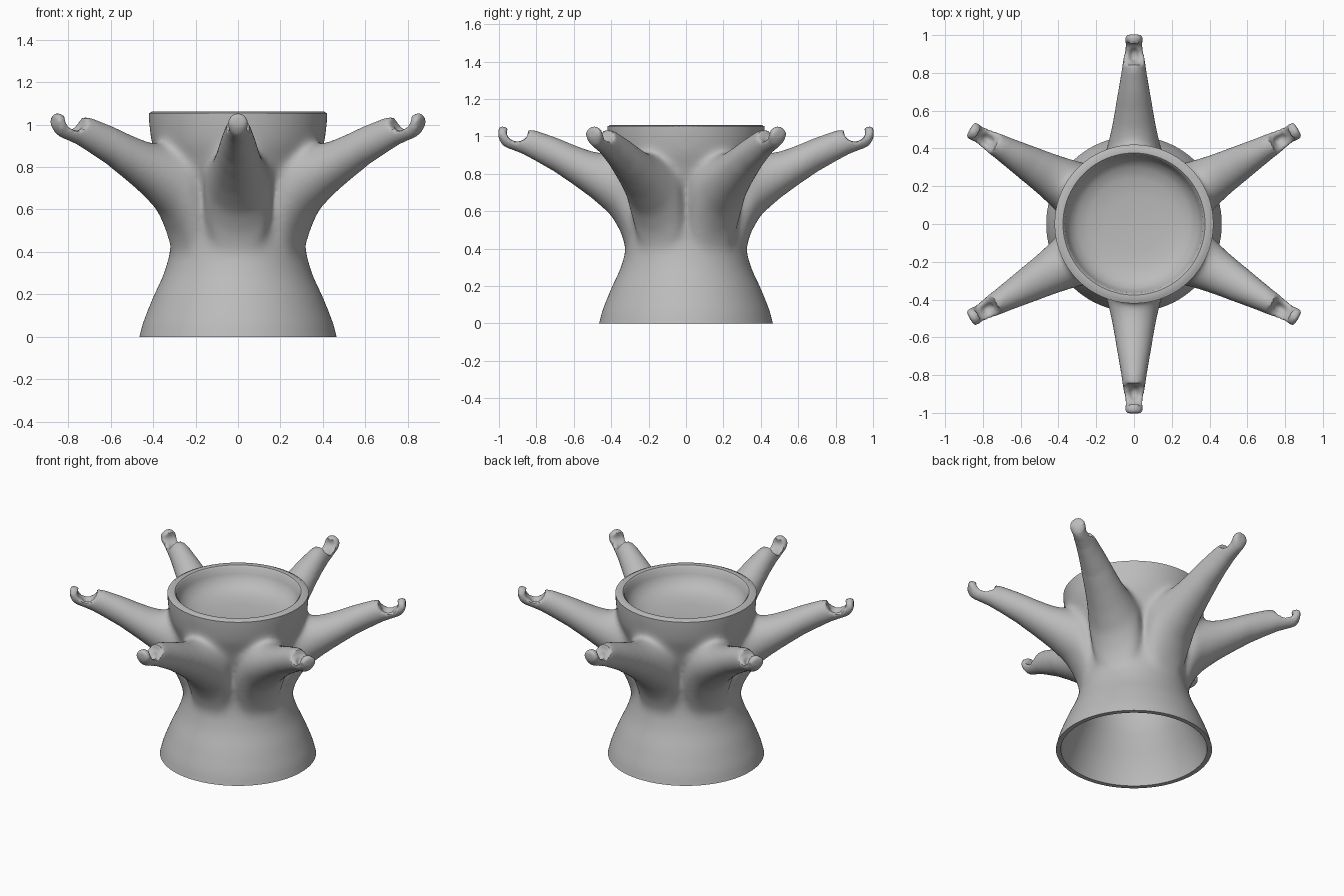
import bpy, bmesh
from math import pi, cos, sin
from mathutils import Matrix

cube = bpy.data.objects.get("Cube")
if cube:
    bpy.data.objects.remove(cube)

grey = bpy.data.materials.new("plain_grey")
grey.use_nodes = True
grey.diffuse_color = (0.5, 0.5, 0.5, 1)
grey.node_tree.nodes["Principled BSDF"].inputs["Base Color"].default_value = (0.5, 0.5, 0.5, 1)


def add_object(name, bm, hidden=False):
    bmesh.ops.recalc_face_normals(bm, faces=bm.faces)
    mesh = bpy.data.meshes.new(name)
    bm.to_mesh(mesh)
    bm.free()
    obj = bpy.data.objects.new(name, mesh)
    bpy.context.collection.objects.link(obj)
    obj.hide_render = hidden
    obj.hide_viewport = hidden
    return obj


def loft(bm, rings):
    """Skin a list of vertex rings and close both ends."""
    rings = [[bm.verts.new(p) for p in ring] for ring in rings]
    n = len(rings[0])
    for a, b in zip(rings, rings[1:]):
        for i in range(n):
            j = (i + 1) % n
            bm.faces.new((a[i], a[j], b[j], b[i]))
    bm.faces.new(rings[0])
    bm.faces.new(rings[-1])


def lathe(bm, profile, n=96):
    loft(bm, [[(r * cos(2 * pi * i / n), r * sin(2 * pi * i / n), z) for i in range(n)]
              for r, z in profile])


def cut(obj, cutter):
    mod = obj.modifiers.new(cutter.name, 'BOOLEAN')
    mod.operation = 'DIFFERENCE'
    mod.solver = 'EXACT'
    mod.object = cutter


def bake(obj):
    """Replace the mesh by its modified result."""
    deps = bpy.context.evaluated_depsgraph_get()
    mesh = bpy.data.meshes.new_from_object(obj.evaluated_get(deps))
    obj.modifiers.clear()
    obj.data = mesh


# One arm along +y: distance, bottom, top, half width
stations = [(0.15, 0.30, 0.90, 0.14), (0.315, 0.37, 0.91, 0.16), (0.345, 0.48, 0.91, 0.165),
            (0.40, 0.575, 0.905, 0.147), (0.50, 0.665, 0.92, 0.122), (0.60, 0.74, 0.955, 0.102),
            (0.70, 0.81, 0.995, 0.084), (0.80, 0.867, 1.03, 0.067), (0.87, 0.905, 1.04, 0.057),
            (0.92, 0.925, 1.04, 0.05), (0.957, 0.938, 1.048, 0.044), (0.98, 0.952, 1.054, 0.048),
            (0.995, 0.975, 1.052, 0.045), (1.003, 0.995, 1.04, 0.03)]
bm = bmesh.new()
loft(bm, [[(w * cos(2 * pi * i / 32), y, (lo + hi) / 2 + (hi - lo) / 2 * sin(2 * pi * i / 32))
           for i in range(32)] for y, lo, hi, w in stations])
arm = add_object("arm", bm)

# Saddle behind the upturned tip, and a small pit sunk into it
bm = bmesh.new()
bmesh.ops.create_cone(bm, cap_ends=True, segments=40, radius1=0.046, radius2=0.046, depth=0.3,
                      matrix=Matrix.Translation((0, 0.902, 1.02)) @ Matrix.Diagonal((1, 1.25, 1, 1))
                      @ Matrix.Rotation(pi / 2, 4, 'Y'))
notch = add_object("notch_cutter", bm, True)
bm = bmesh.new()
bmesh.ops.create_uvsphere(bm, u_segments=24, v_segments=16, radius=0.032,
                          matrix=Matrix.Translation((0, 0.895, 0.982)) @ Matrix.Diagonal((0.9, 1.2, 1, 1)))
scoop = add_object("scoop_cutter", bm, True)
cut(arm, notch)
cut(arm, scoop)
bake(arm)

# Waisted trunk with six arms
bm = bmesh.new()
lathe(bm, [(0.50, -0.12), (0.465, 0), (0.452, 0.06), (0.40, 0.19), (0.352, 0.29), (0.325, 0.38),
           (0.314, 0.46), (0.315, 0.58), (0.335, 0.70), (0.375, 0.82), (0.408, 0.91),
           (0.42, 1.0), (0.422, 1.06), (0.424, 1.16)])
for k in range(6):
    before = len(bm.verts)
    bm.from_mesh(arm.data)
    bm.verts.ensure_lookup_table()
    bmesh.ops.rotate(bm, verts=bm.verts[before:], matrix=Matrix.Rotation(k * pi / 3, 3, 'Z'))
body = add_object("branched_stand", bm)
bpy.data.objects.remove(arm)

# Fuse everything, then soften the joints much more than the tips
fuse = body.modifiers.new("fuse", 'REMESH')
fuse.mode = 'VOXEL'
fuse.voxel_size = 0.0105
bake(body)
group = body.vertex_groups.new(name="softness")
for v in body.data.vertices:
    group.add([v.index], max(0.04, min(1, (0.66 - v.co.xy.length) / 0.22)), 'REPLACE')
soft = body.modifiers.new("soften", 'SMOOTH')
soft.factor = 0.5
soft.iterations = 90
soft.vertex_group = "softness"

# Shallow bowl with a rounded rim
bm = bmesh.new()
lathe(bm, [(0.02, 0.905), (0.15, 0.908), (0.24, 0.918), (0.30, 0.938), (0.338, 0.97), (0.358, 1.01),
           (0.366, 1.05), (0.376, 1.06), (0.405, 1.062), (0.415, 1.055), (0.44, 1.052),
           (0.47, 1.1), (0.47, 1.3), (0.02, 1.3)])
bowl = add_object("bowl_cutter", bm, True)

# Hollow foot
bm = bmesh.new()
lathe(bm, [(0.02, 0.86), (0.24, 0.85), (0.29, 0.80), (0.29, 0.60), (0.285, 0.46), (0.295, 0.38),
           (0.322, 0.29), (0.372, 0.19), (0.424, 0.06), (0.436, 0), (0.8, 0), (0.8, -0.3), (0.02, -0.3)])
hollow = add_object("hollow_cutter", bm, True)
cut(body, bowl)
cut(body, hollow)
bake(body)

body.data.materials.clear()
body.data.materials.append(grey)
for helper in (notch, scoop, bowl, hollow):
    bpy.data.objects.remove(helper)
bpy.ops.object.select_all(action='DESELECT')
body.select_set(True)
bpy.context.view_layer.objects.active = body
bpy.ops.object.shade_smooth_by_angle(angle=0.7)
